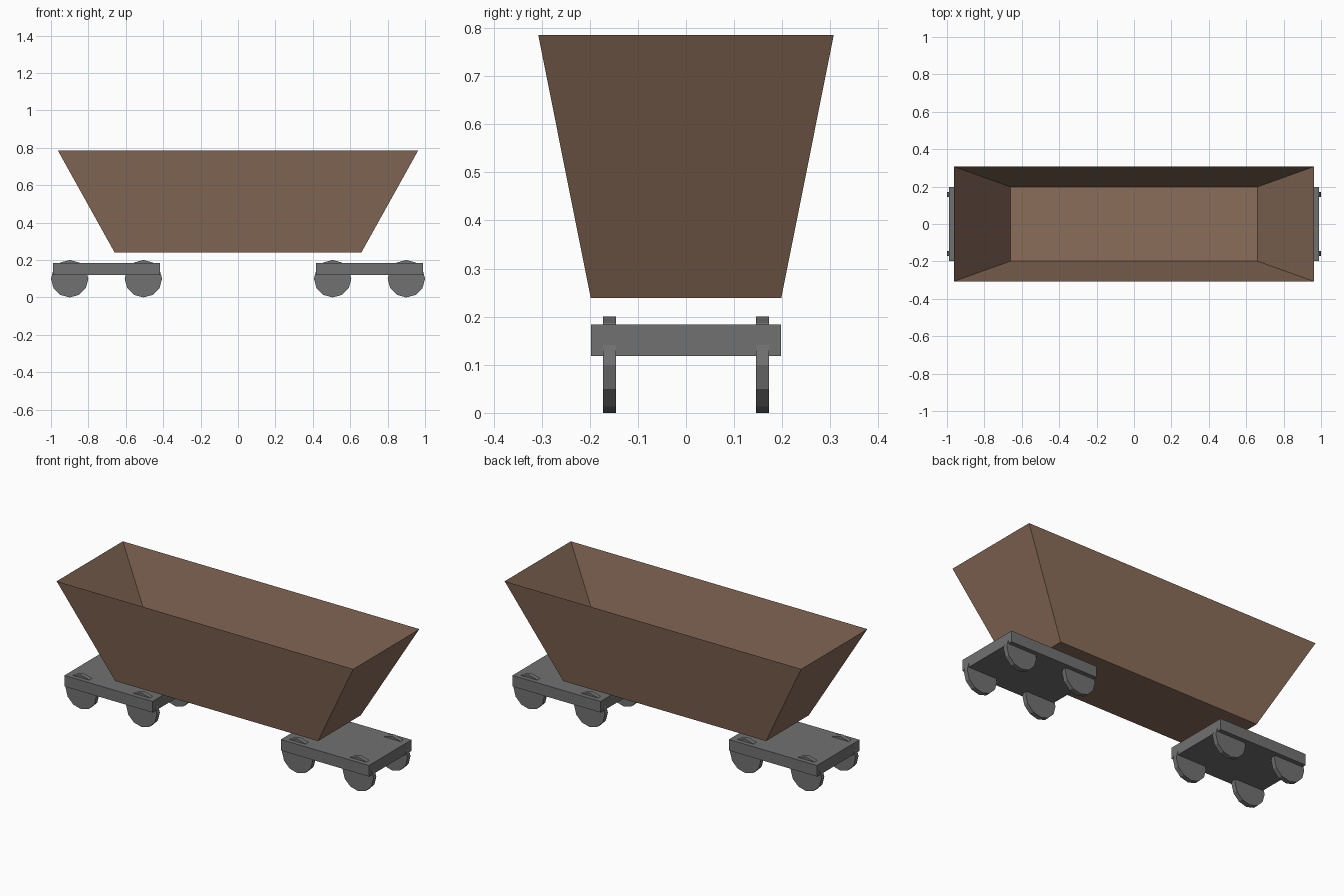
import bpy
import bmesh
from math import radians
from mathutils import Matrix, Vector

default = bpy.data.objects.get("Cube")
if default:
    bpy.data.objects.remove(default, do_unlink=True)


def make_material(name, color):
    mat = bpy.data.materials.new(name)
    mat.use_nodes = True
    mat.diffuse_color = color
    mat.node_tree.nodes["Principled BSDF"].inputs["Base Color"].default_value = color
    return mat


brown = make_material("rusty_brown", (0.26, 0.155, 0.105, 1))
grey = make_material("dark_grey", (0.165, 0.165, 0.168, 1))


def add_object(name, bm, mat, location=(0, 0, 0)):
    mesh = bpy.data.meshes.new(name)
    bm.to_mesh(mesh)
    bm.free()
    mesh.materials.append(mat)
    obj = bpy.data.objects.new(name, mesh)
    obj.location = location
    bpy.context.collection.objects.link(obj)
    return obj


# Hopper: thin open box that flares towards the rim
def build_hopper(floor_half, rim_half, floor_z, rim_z):
    bm = bmesh.new()
    bmesh.ops.create_cube(bm, size=2)
    lid = [f for f in bm.faces if f.normal.z > 0.9]
    bmesh.ops.delete(bm, geom=lid, context='FACES_ONLY')
    for v in bm.verts:
        half, z = (rim_half, rim_z) if v.co.z > 0 else (floor_half, floor_z)
        v.co = Vector((v.co.x * half[0], v.co.y * half[1], z))
    add_object("hopper", bm, brown)


# Truck platform: flat slab
def build_platform(name, location, size):
    bm = bmesh.new()
    bmesh.ops.create_cube(bm, size=1)
    bmesh.ops.scale(bm, vec=size, verts=bm.verts)
    add_object(name, bm, grey, location)


# Wheel: twelve-sided disc with its axle along y
def build_wheel(name, location, radius, width):
    bm = bmesh.new()
    bmesh.ops.create_cone(bm, cap_ends=True, segments=12, radius1=radius,
                          radius2=radius, depth=width,
                          matrix=Matrix.Rotation(radians(90), 4, 'X'))
    add_object(name, bm, grey, location)


build_hopper((0.659, 0.198), (0.963, 0.307), 0.239, 0.785)

# Two four-wheeled trucks, mirrored end to end
for end, sx in (("left", 1), ("right", -1)):
    build_platform(f"{end}_truck_platform", (sx * 0.703, 0, 0.151), (0.572, 0.395, 0.065))
    for place, x in (("outer", 0.9), ("inner", 0.506)):
        for side, sy in (("front", -1), ("back", 1)):
            build_wheel(f"{end}_{place}_{side}_wheel",
                        (sx * x, sy * 0.1585, 0.1), 0.1, 0.027)
